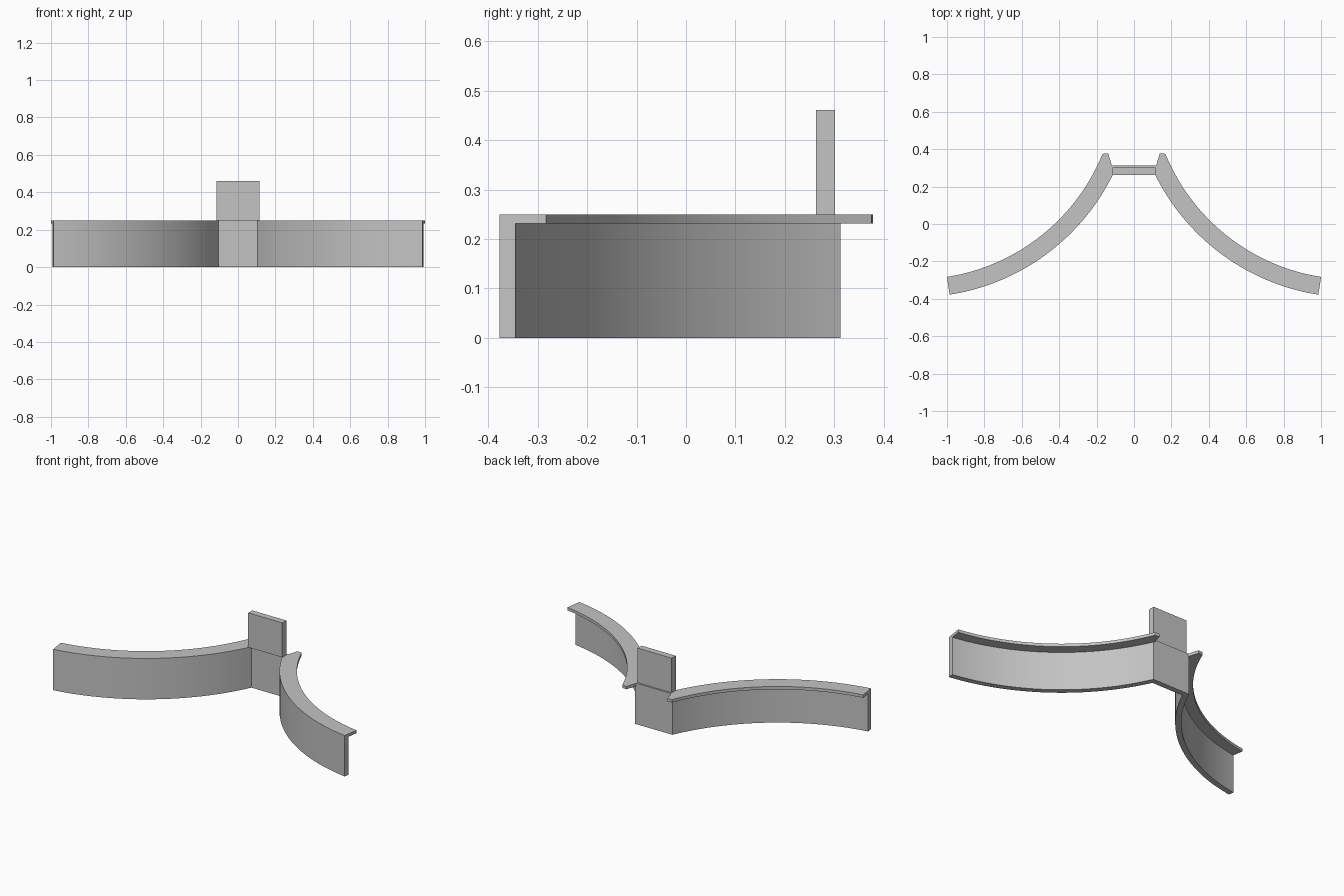
import bpy, bmesh, math

cube = bpy.data.objects.get("Cube")
if cube:
    bpy.data.objects.remove(cube, do_unlink=True)

grey = bpy.data.materials.new("plain grey")
grey.use_nodes = True
colour = (0.55, 0.55, 0.55, 1)
grey.diffuse_color = colour
grey.node_tree.nodes["Principled BSDF"].inputs["Base Color"].default_value = colour

# Shared dimensions
CX, CY = 1.167, 0.783                       # centre of each wing's arc
R_FRONT, R_BACK, R_LEDGE = 1.175, 1.142, 1.079
TOP, LEDGE_Z = 0.25, 0.232
Y_FRONT, Y_BACK, Y_LEDGE = 0.28, 0.313, 0.375
END = math.pi + math.asin(0.988)
STEPS = 40


def finish(name, bm, smooth=False):
    bmesh.ops.recalc_face_normals(bm, faces=bm.faces)
    mesh = bpy.data.meshes.new(name)
    bm.to_mesh(mesh)
    bm.free()
    mesh.materials.append(grey)
    obj = bpy.data.objects.new(name, mesh)
    bpy.context.collection.objects.link(obj)
    if smooth:
        bpy.ops.object.select_all(action='DESELECT')
        obj.select_set(True)
        bpy.context.view_layer.objects.active = obj
        bpy.ops.object.shade_smooth_by_angle(angle=math.radians(30))
    return obj


def prism(name, outline, z0, z1):
    bm = bmesh.new()
    low = [bm.verts.new((x, y, z0)) for x, y in outline]
    high = [bm.verts.new((x, y, z1)) for x, y in outline]
    bm.faces.new(low)
    bm.faces.new(high)
    for i in range(len(low)):
        j = (i + 1) % len(low)
        bm.faces.new((low[i], low[j], high[j], high[i]))
    return finish(name, bm)


def start_angle(r, y):
    return math.pi + math.asin((CY - y) / r)


def arc_x(r, y):
    return CX + r * math.cos(start_angle(r, y))


def wing(name, side):
    # Section corners: radius, height, y where the corner's arc begins
    section = [(R_FRONT, 0, Y_FRONT), (R_FRONT, TOP, Y_FRONT),
               (R_BACK, TOP, Y_BACK), (R_LEDGE, TOP, Y_LEDGE),
               (R_LEDGE, LEDGE_Z, Y_LEDGE), (R_BACK, LEDGE_Z, Y_BACK),
               (R_BACK, 0, Y_BACK)]
    bm = bmesh.new()
    rings = []
    for i in range(STEPS + 1):
        ring = []
        for r, z, y in section:
            a0 = start_angle(r, y)
            a = a0 + (END - a0) * i / STEPS
            ring.append(bm.verts.new((side * (CX + r * math.cos(a)),
                                      CY + r * math.sin(a), z)))
        rings.append(ring)
    n = len(section)
    for a, b in zip(rings, rings[1:]):
        for k in range(n):
            m = (k + 1) % n
            bm.faces.new((a[k], a[m], b[m], b[k]))
    # End caps: upright wall and overhanging ledge
    for ring in (rings[0], rings[-1]):
        bm.faces.new([ring[k] for k in (0, 1, 2, 5, 6)])
        bm.faces.new([ring[k] for k in (2, 3, 4, 5)])
    finish(name, bm, smooth=True)


# Curved wings with a ledge on the back and a pointed ledge tip
xb, xl, xf = arc_x(R_BACK, Y_BACK), arc_x(R_LEDGE, Y_LEDGE), arc_x(R_FRONT, Y_FRONT)
for label, side in (("left", 1), ("right", -1)):
    wing(label + "_wing", side)
    tip = [(xb - 0.008, Y_BACK), (0.138, 0.378), (xl, Y_LEDGE), (xb, Y_BACK)]
    prism(label + "_ledge_tip", [(side * x, y) for x, y in tip], LEDGE_Z, TOP)

# Centre wall joining the wings
prism("centre_wall", [(-xf, Y_FRONT), (xf, Y_FRONT), (xb, Y_BACK), (-xb, Y_BACK)], 0, TOP)

# Upright plate standing on the centre wall
prism("upright_plate", [(-0.115, 0.263), (0.115, 0.263), (0.115, 0.302), (-0.115, 0.302)],
      TOP, 0.461)
